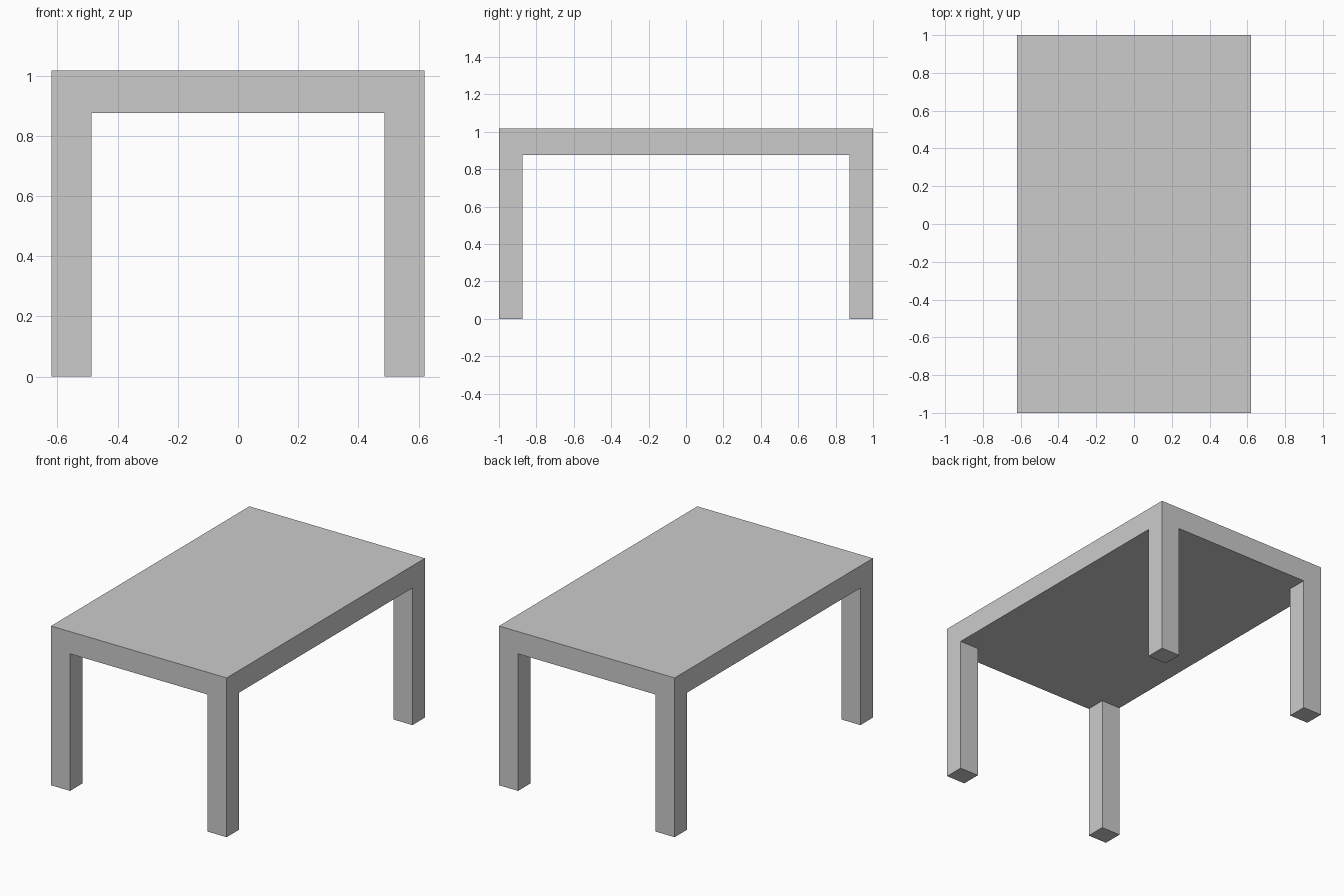
import bpy
import bmesh
from mathutils import Matrix, Vector

if "Cube" in bpy.data.objects:
    bpy.data.objects.remove(bpy.data.objects["Cube"])

HALF_X, HALF_Y, TOP = 0.62, 1.0, 1.017    # outer size
UNDER = 0.875                             # underside of the tabletop
INNER_X, INNER_Y = 0.486, 0.874           # inner faces of the legs

bm = bmesh.new()

# Tabletop slab
size = Vector((2 * HALF_X, 2 * HALF_Y, TOP - UNDER))
bmesh.ops.create_cube(bm, size=1, matrix=Matrix.Translation(
    (0, 0, (TOP + UNDER) / 2)) @ Matrix.Diagonal(size).to_4x4())

# Cut lines that mark out the leg footprints
for axis, inner in ((0, INNER_X), (1, INNER_Y)):
    for side in (-1, 1):
        normal = Vector((0, 0, 0))
        normal[axis] = 1
        bmesh.ops.bisect_plane(bm, geom=bm.verts[:] + bm.edges[:] + bm.faces[:],
                               plane_co=normal * inner * side, plane_no=normal)

# Legs, pulled down from the four corner faces of the underside
bm.normal_update()
corners = []
for f in bm.faces:
    c = f.calc_center_median()
    if f.normal.z < -0.5 and abs(c.x) > INNER_X and abs(c.y) > INNER_Y:
        corners.append(f)
feet = bmesh.ops.extrude_discrete_faces(bm, faces=corners)["faces"]
for f in feet:
    for v in f.verts:
        v.co.z = 0

# Merge the coplanar faces so tabletop and legs are flush and seamless
bmesh.ops.remove_doubles(bm, verts=bm.verts[:], dist=1e-5)
bmesh.ops.recalc_face_normals(bm, faces=bm.faces[:])
bmesh.ops.dissolve_limit(bm, angle_limit=0.01, verts=bm.verts[:], edges=bm.edges[:])

mesh = bpy.data.meshes.new("table")
bm.to_mesh(mesh)
bm.free()
bpy.context.collection.objects.link(bpy.data.objects.new("table", mesh))
